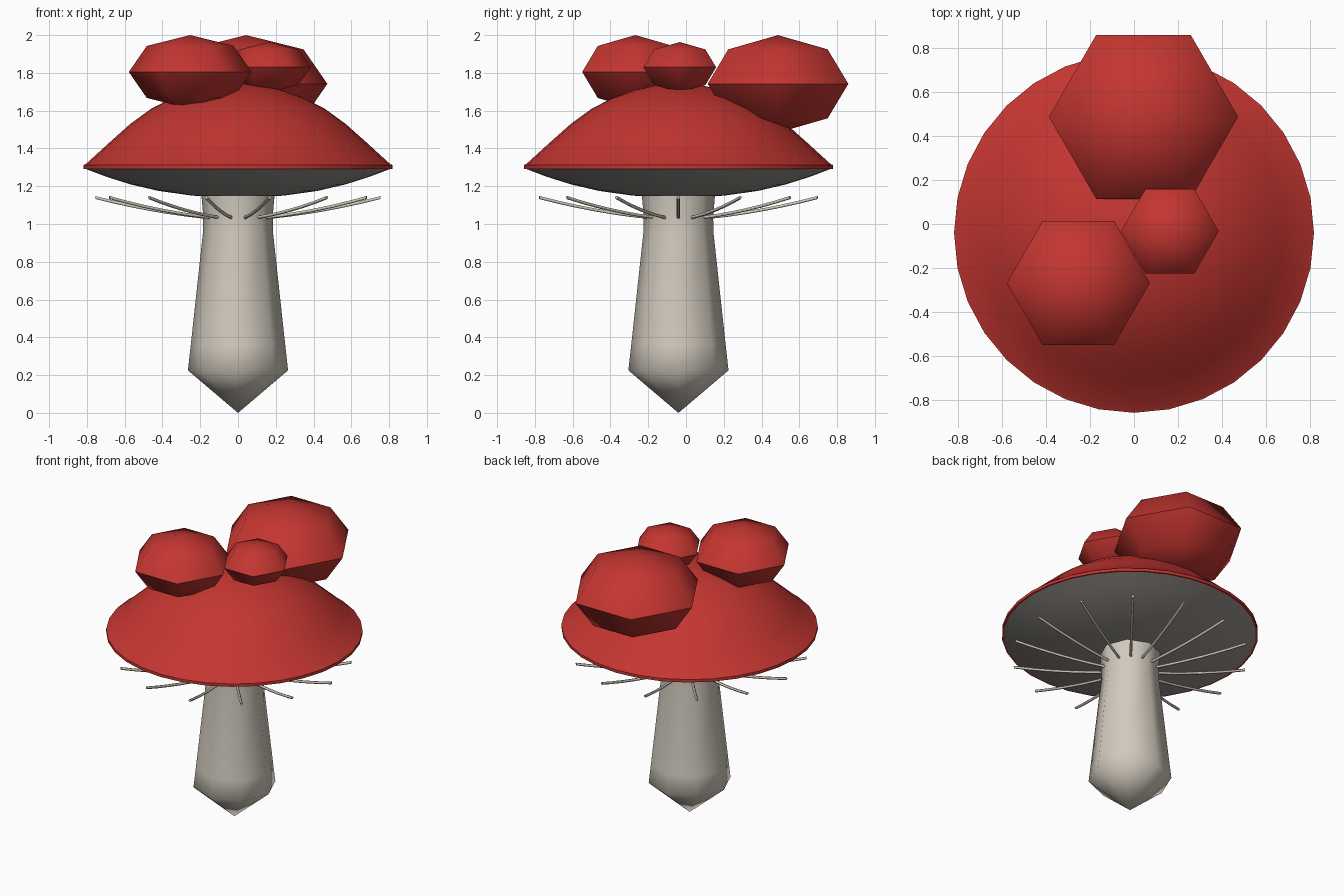
import bpy, bmesh
from math import sin, cos, pi, radians

cube = bpy.data.objects.get("Cube")
if cube:
    bpy.data.objects.remove(cube, do_unlink=True)

AXIS_Y = -0.04  # the stem and cap share this axis


def material(name, rgb):
    m = bpy.data.materials.new(name)
    m.use_nodes = True
    m.diffuse_color = (*rgb, 1)
    m.node_tree.nodes["Principled BSDF"].inputs["Base Color"].default_value = (*rgb, 1)
    return m


red = material("cap_red", (0.55, 0.036, 0.03))
cream = material("pale_cream", (0.64, 0.59, 0.51))
grey = material("gill_grey", (0.33, 0.305, 0.275))


def add_object(name, bm, mat, angle):
    """Make a smooth-shaded object whose edges above the angle stay sharp."""
    bmesh.ops.recalc_face_normals(bm, faces=bm.faces)
    mesh = bpy.data.meshes.new(name)
    bm.to_mesh(mesh)
    bm.free()
    mesh.materials.append(mat)
    obj = bpy.data.objects.new(name, mesh)
    bpy.context.collection.objects.link(obj)
    bpy.ops.object.select_all(action="DESELECT")
    obj.select_set(True)
    bpy.context.view_layer.objects.active = obj
    bpy.ops.object.shade_smooth_by_angle(angle=radians(angle))
    return obj


def loft(bm, rings):
    """Join rings of vertices; a ring of one vertex is a point."""
    for low, high in zip(rings, rings[1:]):
        n = max(len(low), len(high))
        for i in range(n):
            j = (i + 1) % n
            corners = (low[i % len(low)], low[j % len(low)], high[j % len(high)], high[i % len(high)])
            bm.faces.new(list(dict.fromkeys(corners)))


def lathe(name, profile, sides, mat, angle, center=(0, AXIS_Y, 0)):
    """Turn a (radius, height) profile around a vertical axis."""
    bm = bmesh.new()
    rings = [[bm.verts.new((r * cos(2 * pi * i / sides), r * sin(2 * pi * i / sides), z))
              for i in range(sides if r else 1)] for r, z in profile]
    loft(bm, rings)
    add_object(name, bm, mat, angle).location = center


# Stem with a pointed foot
lathe("stem", [(0, 0), (0.265, 0.225), (0.25, 0.36), (0.185, 0.96), (0.184, 1.04),
               (0.195, 1.17), (0, 1.17)], 8, cream, 60)

# Domed cap ending in a thin rim
lathe("cap", [(0.795, 1.292), (0.818, 1.292), (0.818, 1.312), (0.805, 1.318), (0.68, 1.432),
              (0.57, 1.53), (0.46, 1.61), (0.35, 1.667), (0.23, 1.71), (0.11, 1.737),
              (0, 1.747)], 32, red, 60)

# Shallow bowl closing the cap from below
lathe("cap_underside", [(0.805, 1.291), (0.7, 1.251), (0.57, 1.21), (0.42, 1.175),
                        (0.24, 1.15), (0, 1.14)], 32, grey, 60)

# Six-sided flattened lumps on the cap: x, y, z, radius
for name, x, y, z, r in (("large_wart", 0.043, 0.487, 1.742, 0.43),
                         ("medium_wart", -0.253, -0.268, 1.805, 0.325),
                         ("small_wart", 0.163, -0.033, 1.83, 0.222)):
    outline = [(r * sin(pi * k / 4) if k % 4 else 0, -0.6 * r * cos(pi * k / 4)) for k in range(5)]
    lathe(name, outline, 6, red, 56, (x, y, z))

# Thin gill strands radiating from the stem
bm = bmesh.new()
COUNT, STEPS, SIDES, THICK = 14, 6, 6, 0.009
for k in range(COUNT):
    a = 2 * pi * k / COUNT
    rings = []
    for s in range(STEPS + 1):
        t = s / STEPS
        r, z = 0.17 + 0.585 * t, 1.035 + 0.06 * t + 0.045 * t * t
        ring = []
        for i in range(SIDES):
            side = THICK * cos(2 * pi * i / SIDES)
            lift = THICK * sin(2 * pi * i / SIDES)
            ring.append(bm.verts.new((r * cos(a) - side * sin(a), r * sin(a) + side * cos(a), z + lift)))
        rings.append(ring)
    loft(bm, rings)
    bm.faces.new(rings[0])
    bm.faces.new(rings[-1])
add_object("gill_strands", bm, cream, 65).location.y = AXIS_Y
